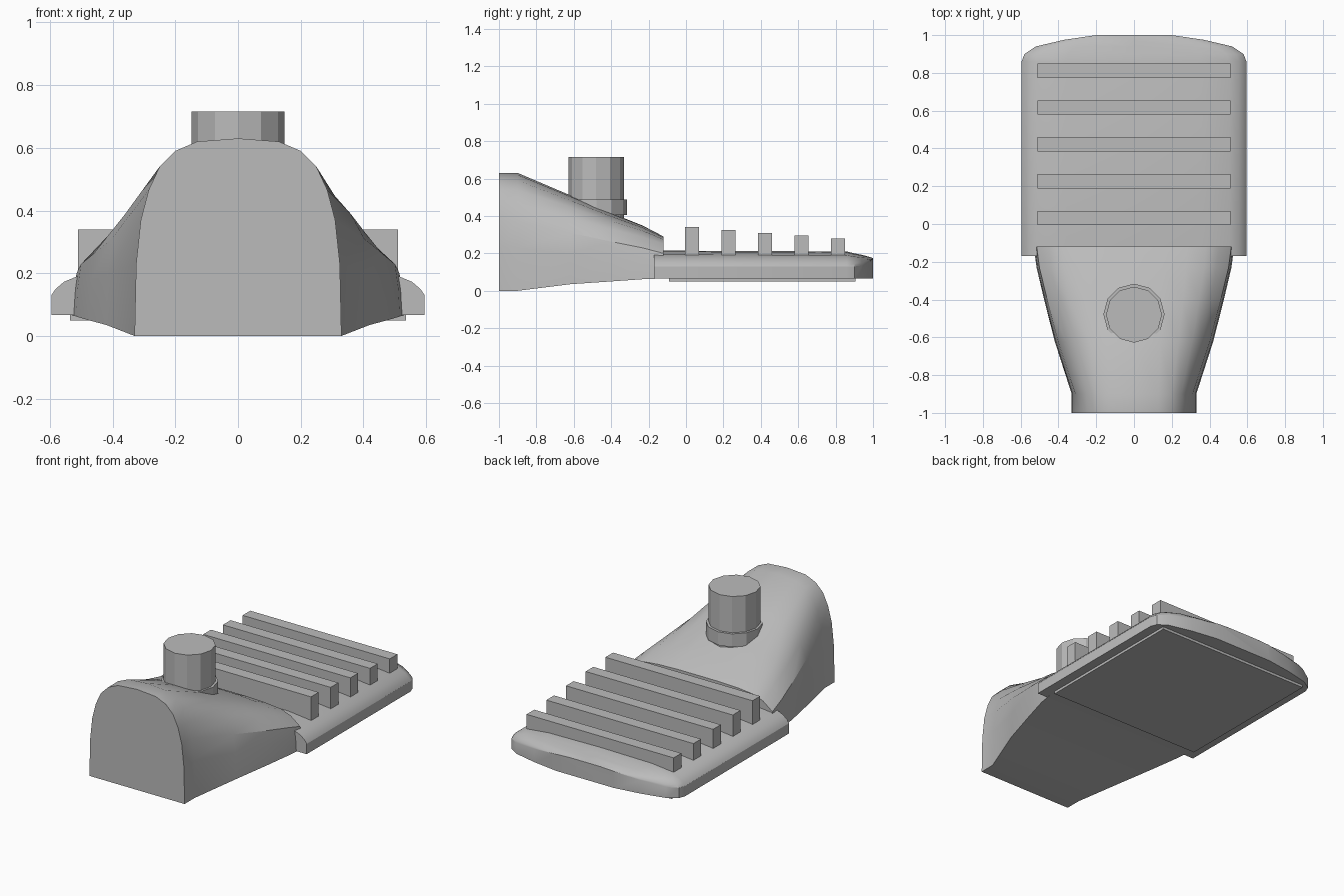
import bpy, bmesh, math

if "Cube" in bpy.data.objects:
    bpy.data.objects.remove(bpy.data.objects["Cube"])

grey = bpy.data.materials.new("light grey metal")
grey.diffuse_color = (0.5, 0.5, 0.5, 1)
grey.use_nodes = True
grey.node_tree.nodes["Principled BSDF"].inputs["Base Color"].default_value = grey.diffuse_color


def finish(name, bm, smooth=False):
    bmesh.ops.recalc_face_normals(bm, faces=bm.faces)
    me = bpy.data.meshes.new(name)
    bm.to_mesh(me)
    bm.free()
    me.materials.append(grey)
    ob = bpy.data.objects.new(name, me)
    bpy.context.collection.objects.link(ob)
    if smooth:
        bpy.ops.object.select_all(action='DESELECT')
        ob.select_set(True)
        bpy.context.view_layer.objects.active = ob
        bpy.ops.object.shade_smooth_by_angle(angle=math.radians(25))
    return ob


def loft(name, sections):
    """Skin symmetric half sections [(y, [(x, z), ...])], last point on the centre line."""
    bm = bmesh.new()
    rings = []
    for y, half in sections:
        full = half + [(-x, z) for x, z in reversed(half[:-1])]
        rings.append([bm.verts.new((x, y, z)) for x, z in full])
    n = len(rings[0])
    for a, b in zip(rings, rings[1:]):
        for i in range(n):
            j = (i + 1) % n
            bm.faces.new((a[i], a[j], b[j], b[i]))
    bm.faces.new(rings[0])
    bm.faces.new(rings[-1])
    return finish(name, bm, True)


def box(name, x, y0, y1, z0, z1):
    bm = bmesh.new()
    bmesh.ops.create_cube(bm, size=1)
    for v in bm.verts:
        v.co = (v.co.x * 2 * x, y0 if v.co.y < 0 else y1, z0 if v.co.z < 0 else z1)
    return finish(name, bm)


def cylinder(name, r, y, z0, z1):
    bm = bmesh.new()
    bmesh.ops.create_cone(bm, cap_ends=True, segments=12, radius1=r, radius2=r, depth=z1 - z0)
    bmesh.ops.translate(bm, vec=(0, y, (z0 + z1) / 2), verts=bm.verts)
    return finish(name, bm)


# tapering arched neck: blends from a tall arch to a wide low one
tall = [(.33, 0), (.325, .23), (.31, .37), (.285, .465), (.25, .54), (.2, .59), (.13, .62), (0, .63)]
low = [(.53, .065), (.525, .14), (.515, .2), (.45, .25), (.38, .275), (.28, .285), (.15, .29), (0, .29)]
neck = []
for y, tw, tz, zb in [(-1, 0, 0, 0), (-.9, 0, 0, 0), (-.62, .45, .35, .035),
                      (-.4, .73, .63, .05), (-.23, .93, .83, .062), (-.12, 1, 1, .066)]:
    half = [(a[0] + (b[0] - a[0]) * tw, a[1] + (b[1] - a[1]) * tz) for a, b in zip(tall, low)]
    half[0] = (half[0][0], zb)
    neck.append((y, half))
loft("neck", neck)

# flat housing with rounded shoulders and curved back end
plate = []
for y, w, ze, zc in [(-.17, .595, .13, .215), (.86, .595, .13, .21), (.9, .58, .13, .2),
                     (.94, .52, .135, .192), (.975, .37, .15, .183), (1, .2, .17, .175)]:
    h = zc - ze
    plate.append((y, [(w, .066), (w, ze), (w - .012, ze + h * .22), (w - .04, ze + h * .5),
                      (w - .09, ze + h * .75), (w * .6, ze + h * .94), (0, zc)]))
loft("housing", plate)

# lower cover
box("lower_cover", .535, -.09, .905, .05, .08)

# cooling fins, each lower than the last
for i in range(5):
    y = .032 + .195 * i
    box(f"fin_{i + 1}", .51, y - .038, y + .038, .19, .34 - .015 * i)

# sensor post and its collar
cylinder("sensor_post", .148, -.48, .38, .715)
cylinder("post_collar", .162, -.478, .405, .488)
